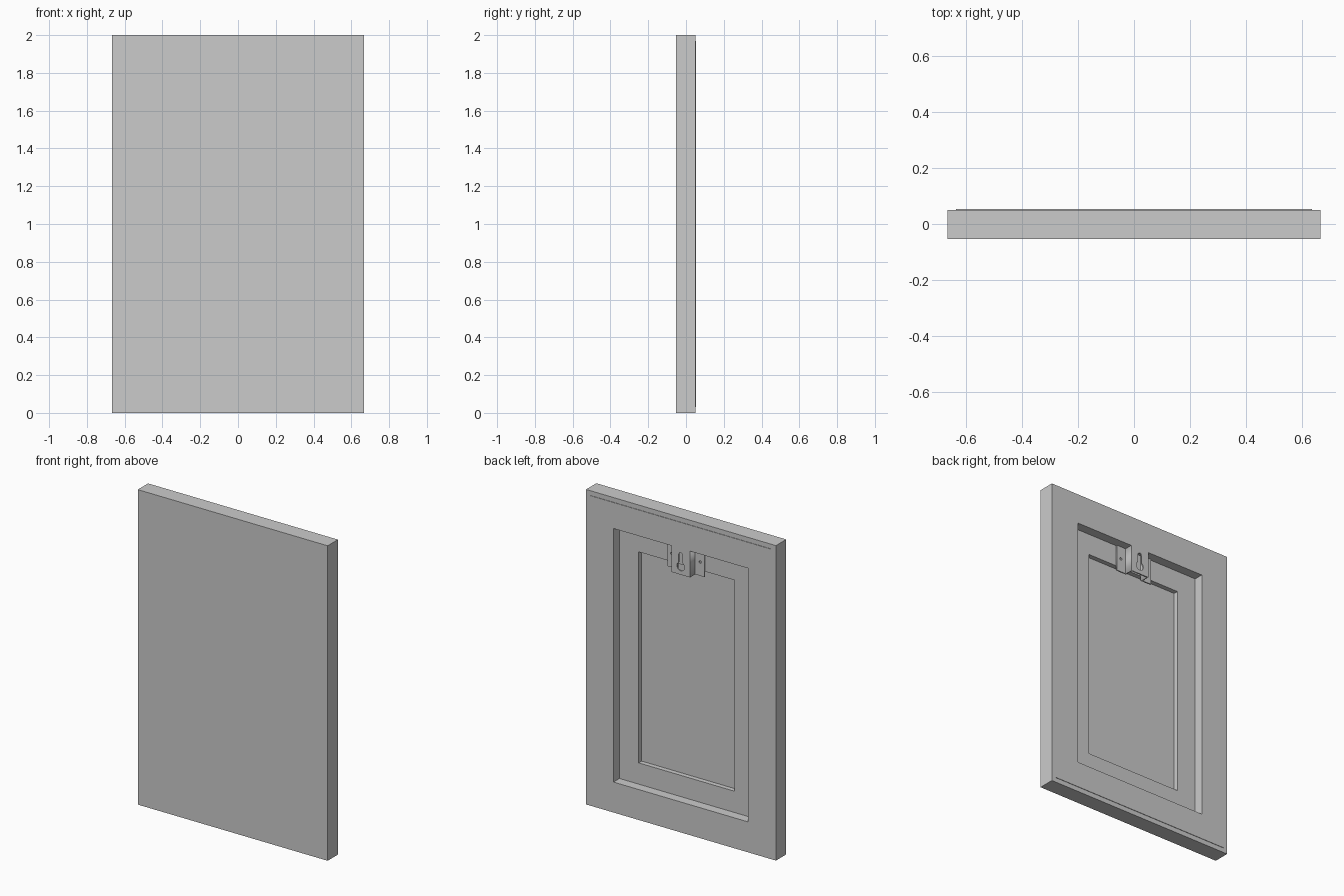
import bpy, bmesh, math
from mathutils import Matrix

if "Cube" in bpy.data.objects:
    bpy.data.objects.remove(bpy.data.objects["Cube"])

HX, H = 0.667, 2.0          # half width, height
FRONT, BACK = -0.053, 0.053
LEDGE = -0.007              # inner rail surface
PANEL = -0.037              # back of the front panel


def stepped_panel(name, profile):
    """Rectangular loops (margin, y) bridged in order, both ends capped."""
    bm = bmesh.new()
    loops = []
    for m, y in profile:
        x = HX - m
        loops.append([bm.verts.new(c) for c in
                      ((-x, y, m), (x, y, m), (x, y, H - m), (-x, y, H - m))])
    for a, b in zip(loops, loops[1:]):
        for i in range(4):
            j = (i + 1) % 4
            bm.faces.new((a[i], a[j], b[j], b[i]))
    bm.faces.new(loops[0])
    bm.faces.new(loops[-1])
    bmesh.ops.recalc_face_normals(bm, faces=bm.faces)
    me = bpy.data.meshes.new(name)
    bm.to_mesh(me)
    bm.free()
    ob = bpy.data.objects.new(name, me)
    bpy.context.collection.objects.link(ob)
    return ob


def sheet(name, outlines, y0, y1):
    """Flat plate in the xz plane; outlines after the first are holes."""
    cu = bpy.data.curves.new(name, 'CURVE')
    cu.dimensions = '2D'
    cu.fill_mode = 'BOTH'
    cu.extrude = (y1 - y0) / 2
    for pts in outlines:
        sp = cu.splines.new('POLY')
        sp.points.add(len(pts) - 1)
        for p, (x, z) in zip(sp.points, pts):
            p.co = (x, z, 0, 1)
        sp.use_cyclic_u = True
    ob = bpy.data.objects.new(name, cu)
    ob.matrix_world = (Matrix.Translation((0, (y0 + y1) / 2, 0))
                       @ Matrix.Rotation(math.pi / 2, 4, 'X'))
    bpy.context.collection.objects.link(ob)
    return ob


def rect(x0, x1, z0, z1):
    return [(x0, z0), (x1, z0), (x1, z1), (x0, z1)]


def arc(cx, cz, r, a0, a1, n):
    return [(cx + r * math.cos(a0 + (a1 - a0) * i / n),
             cz + r * math.sin(a0 + (a1 - a0) * i / n)) for i in range(n + 1)]


# Board: front panel, wrapped edge, raised back frame, inner rail
stepped_panel("framed_panel", [
    (0, FRONT), (0, BACK - 0.003), (0.03, BACK - 0.003), (0.03, BACK),
    (0.195, BACK), (0.195, LEDGE), (0.33, LEDGE), (0.33, PANEL)])

# Hanging bracket: keyhole plate
Z0, Z1, T, PX, FX = 1.638, 1.805, 0.008, 0.065, 0.13
R, S = 0.027, 0.014
a = math.asin(S / R)
keyhole = (arc(0, 1.69, R, math.pi / 2 + a, 2.5 * math.pi - a, 20)
           + arc(0, 1.764, S, 0, math.pi, 8))
sheet("bracket_plate", [rect(-PX, PX, Z0, Z1), keyhole], BACK - T, BACK)

# Bracket webs and screw flanges on both sides
for side, s in (("left", -1), ("right", 1)):
    xs = sorted((s * (PX - T), s * PX))
    sheet("bracket_web_" + side, [rect(*xs, Z0, Z1)], LEDGE, BACK - T)
    xs = sorted((s * PX, s * FX))
    hole = arc(s * 0.1, 1.725, 0.008, 0, 2 * math.pi * 11 / 12, 11)
    sheet("bracket_flange_" + side, [rect(*xs, Z0, Z1), hole], LEDGE, LEDGE + T)
